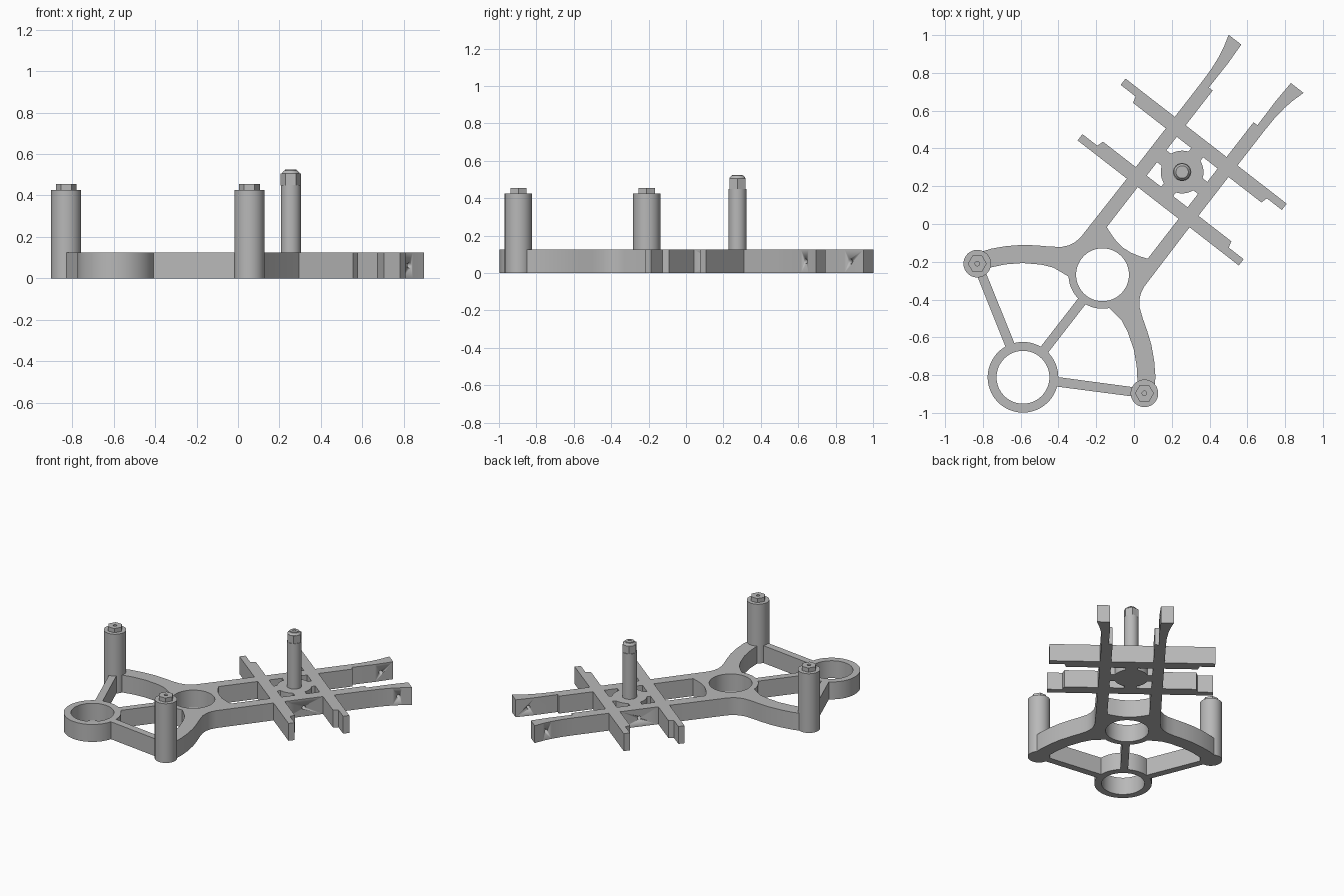
import bpy, bmesh
from math import sin, cos, radians
from mathutils import Matrix

if "Cube" in bpy.data.objects:
    bpy.data.objects.remove(bpy.data.objects["Cube"])

grey = bpy.data.materials.new("plain grey")
grey.use_nodes = True
grey.diffuse_color = (0.48, 0.48, 0.48, 1)
grey.node_tree.nodes["Principled BSDF"].inputs["Base Color"].default_value = (0.48, 0.48, 0.48, 1)

# Parts are laid out along the frame's long axis, with the hub at the origin
PLACE = Matrix.Translation((0.255, 0.275, 0)) @ Matrix.Rotation(radians(52.2), 4, 'Z')
THICK = 0.125
FRONT, REAR, POST = (-0.688, 0), (-1.375, 0), (-1.048, 0.56)


def arc(centre, r, a0, a1, n):
    angles = [radians(a0 + (a1 - a0) * i / n) for i in range(n + 1)]
    return [(centre[0] + r * cos(a), centre[1] + r * sin(a)) for a in angles]


def circle(centre, r, n=48, start=0):
    return arc(centre, r, start, start + 360, n)[:-1]


def flip(points, su=1, sv=-1):
    return [(u * su, v * sv) for u, v in points]


def finish(name, bm):
    bmesh.ops.recalc_face_normals(bm, faces=bm.faces)
    bm.transform(PLACE)
    mesh = bpy.data.meshes.new(name)
    bm.to_mesh(mesh)
    bm.free()
    mesh.materials.append(grey)
    obj = bpy.data.objects.new(name, mesh)
    bpy.context.collection.objects.link(obj)
    bpy.ops.object.select_all(action='DESELECT')
    obj.select_set(True)
    bpy.context.view_layer.objects.active = obj
    bpy.ops.object.shade_smooth_by_angle(angle=radians(30))
    return obj


def prism(name, loops, z0, z1):
    """Extrude an outline, with any holes, from z0 to z1."""
    bm = bmesh.new()
    for loop in loops:
        vs = [bm.verts.new((u, v, z0)) for u, v in loop]
        for a, b in zip(vs, vs[1:] + vs[:1]):
            bm.edges.new((a, b))
    bmesh.ops.triangle_fill(bm, use_beauty=True, edges=bm.edges[:], normal=(0, 0, 1))
    ret = bmesh.ops.extrude_face_region(bm, geom=bm.faces[:], use_keep_orig=True)
    top = [g for g in ret["geom"] if isinstance(g, bmesh.types.BMVert)]
    bmesh.ops.translate(bm, verts=top, vec=(0, 0, z1 - z0))
    return finish(name, bm)


def cone(name, centre, r0, r1, z0, z1, n):
    bm = bmesh.new()
    bmesh.ops.create_cone(bm, cap_ends=True, segments=n, radius1=r0, radius2=r1, depth=z1 - z0,
                          matrix=Matrix.Translation((*centre, (z0 + z1) / 2)))
    return finish(name, bm)


# Stepped end of a crossbar, front one; the rear one is its mirror
bar = [(0.207, 0.21), (0.207, 0.54), (0.165, 0.54), (0.165, 0.44), (0.13, 0.43), (0.13, 0.21)]
# Left half of the outline: flared rail tip, crossbars, arm, strut, rear ring
half = [(0.207, 0.137), (0.44, 0.137), (0.44, 0.163), (0.6, 0.161), (0.725, 0.166), (0.725, 0.251),
        (0.66, 0.232), (0.6, 0.22), (0.52, 0.212), (0.44, 0.21)]
half += bar + flip(bar, -1, 1)[::-1]
half += [(-0.6, 0.213), (-0.64, 0.22), (-0.675, 0.237), (-0.705, 0.262), (-0.74, 0.31),
         (-0.78, 0.372), (-0.823, 0.432), (-0.88, 0.495), (-0.94, 0.55), (-0.98, 0.578)]
half += [(-1.10, 0.52)] + arc(REAR, 0.187, 67.5, 180, 22)
outline = half + flip(half[:-1])[::-1]

# Openings: side bays, hub corners, wedge behind the hub and the two rings
bay = arc(FRONT, 0.18, 172, 131, 10)
bay += [(-0.811, 0.18), (-0.818, 0.23), (-0.845, 0.29), (-0.899, 0.373), (-0.96, 0.44),
        (-1.03, 0.5), (-1.057, 0.496)]
bay += arc(REAR, 0.187, 52, 7.7, 10)
corner = [(0.13, 0.04), (0.13, 0.137), (0.04, 0.137)] + arc((0, 0), 0.113, 69, 21, 10)
wedge_side = [(-0.207, 0.137), (-0.475, 0.137), (-0.492, 0.09), (-0.504, 0.045)]
wedge = wedge_side + [(-0.508, 0)] + flip(wedge_side)[::-1]
holes = [bay, flip(bay), wedge, circle(FRONT, 0.14), circle(REAR, 0.14)]
holes += [flip(corner, su, sv) for su in (1, -1) for sv in (1, -1)]
frame = prism("frame", [outline] + holes, 0, THICK)

# Small pin holes drilled across both rails
for u in (0, 0.64):
    bm = bmesh.new()
    bmesh.ops.create_cone(bm, cap_ends=True, segments=16, radius1=0.013, radius2=0.013, depth=0.7,
                          matrix=Matrix.Translation((u, 0, THICK / 2)) @ Matrix.Rotation(radians(90), 4, 'X'))
    cutter = finish("pin_hole_cutter", bm)
    cutter.hide_render = True
    cutter.hide_set(True)
    cut = frame.modifiers.new("pin hole", 'BOOLEAN')
    cut.operation = 'DIFFERENCE'
    cut.solver = 'EXACT'
    cut.object = cutter

# Tall round posts with a drilled hexagonal nut on each
for side, sv in (("left", 1), ("right", -1)):
    centre = (POST[0], POST[1] * sv)
    cone(side + "_post", centre, 0.073, 0.073, 0, 0.425, 48)
    prism(side + "_post_nut", [circle(centre, 0.05, 6, 7.8), circle(centre, 0.012, 16)], 0.424, 0.455)

# Slim hub post with a chamfered hexagonal head
cone("hub_post", (0, 0), 0.048, 0.048, 0.1, 0.45, 40)
prism("hub_head", [circle((0, 0), 0.05, 6, 7.8)], 0.449, 0.506)
cone("hub_head_chamfer", (0, 0), 0.045, 0.033, 0.505, 0.52, 24)
prism("hub_head_tip", [circle((0, 0), 0.028, 24), circle((0, 0), 0.012, 16)], 0.519, 0.524)
